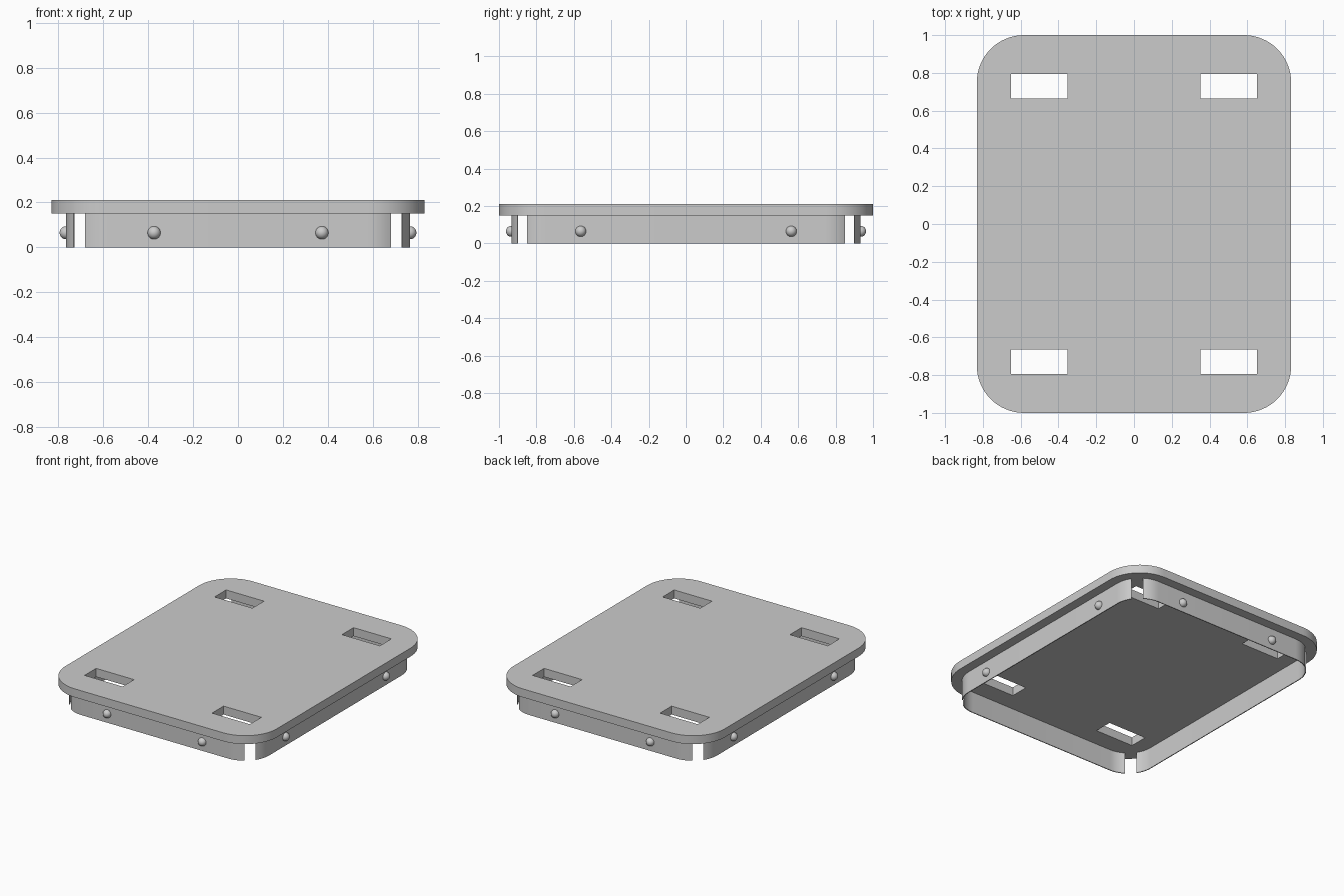
import bpy, bmesh, math
from mathutils import Matrix, Vector

if "Cube" in bpy.data.objects:
    bpy.data.objects.remove(bpy.data.objects["Cube"])

HX, HY = 0.832, 1.0        # plate half sizes
WX, WY = 0.766, 0.934      # skirt half sizes
R_PLATE, R_WALL, THICK = 0.25, 0.19, 0.006
Z_WALL, Z_TOP = 0.15, 0.21


def finish(obj):
    bpy.ops.object.select_all(action='DESELECT')
    obj.select_set(True)
    bpy.context.view_layer.objects.active = obj
    bpy.ops.object.shade_smooth_by_angle(angle=math.radians(30))


def prism(name, loops, z0, z1):
    """Extrude flat outlines (later loops are holes) from z0 to z1."""
    cu = bpy.data.curves.new(name + "_outline", 'CURVE')
    cu.dimensions = '2D'
    cu.fill_mode = 'BOTH'
    cu.extrude = (z1 - z0) / 2
    for pts in loops:
        s = cu.splines.new('POLY')
        s.points.add(len(pts) - 1)
        for p, (x, y) in zip(s.points, pts):
            p.co = (x, y, 0, 1)
        s.use_cyclic_u = True
    tmp = bpy.data.objects.new(name + "_outline", cu)
    bpy.context.collection.objects.link(tmp)
    dg = bpy.context.evaluated_depsgraph_get()
    me = bpy.data.meshes.new_from_object(tmp.evaluated_get(dg))
    bpy.data.objects.remove(tmp)
    bm = bmesh.new()
    bm.from_mesh(me)
    bmesh.ops.remove_doubles(bm, verts=bm.verts, dist=1e-5)
    bmesh.ops.translate(bm, verts=bm.verts, vec=(0, 0, (z0 + z1) / 2))
    bmesh.ops.recalc_face_normals(bm, faces=bm.faces)
    bm.to_mesh(me)
    bm.free()
    obj = bpy.data.objects.new(name, me)
    bpy.context.collection.objects.link(obj)
    finish(obj)


def arc(cx, cy, r, a0, a1, n):
    return [(cx + r * math.cos(math.radians(a0 + (a1 - a0) * i / n)),
             cy + r * math.sin(math.radians(a0 + (a1 - a0) * i / n)))
            for i in range(n + 1)]


# Top plate: rounded rectangle with four slots
outline = []
for k, (sx, sy) in enumerate([(1, 1), (-1, 1), (-1, -1), (1, -1)]):
    outline += arc(sx * (HX - R_PLATE), sy * (HY - R_PLATE), R_PLATE,
                   90 * k, 90 * k + 90, 16)
slots = [[(sx * x, sy * y) for x, y in
          [(0.352, 0.665), (0.65, 0.665), (0.65, 0.795), (0.352, 0.795)]]
         for sx in (-1, 1) for sy in (-1, 1)]
prism("top_plate", [outline] + slots, Z_WALL, Z_TOP)


# Skirt walls: thin strips curling in at the ends, open at the corners
def wall_outline(half_len, dist):
    def edge(r):
        cx, cy = half_len - R_WALL, dist - R_WALL
        return (arc(cx, cy, r, 56.25, 90, 6) + arc(-cx, cy, r, 90, 123.75, 6))
    return edge(R_WALL) + edge(R_WALL - THICK)[::-1]


# Domed rivets: outward half spheres
def rivet(name, pos, out):
    bm = bmesh.new()
    bmesh.ops.create_uvsphere(bm, u_segments=24, v_segments=16, radius=0.029)
    bmesh.ops.delete(bm, geom=[v for v in bm.verts if v.co.z < -1e-4],
                     context='VERTS')
    rot = Vector(out).to_track_quat('Z', 'Y').to_matrix().to_4x4()
    bmesh.ops.transform(bm, verts=bm.verts, matrix=Matrix.Translation(pos) @ rot)
    me = bpy.data.meshes.new(name)
    bm.to_mesh(me)
    bm.free()
    obj = bpy.data.objects.new(name, me)
    bpy.context.collection.objects.link(obj)
    finish(obj)


for label, s in (("back", 1), ("front", -1)):
    prism(label + "_wall", [[(x, s * y) for x, y in wall_outline(WX, WY)]], 0, Z_WALL)
    for t in (-1, 1):
        rivet(label + "_rivet", (t * 0.374, s * WY, 0.065), (0, s, 0))
for label, s in (("right", 1), ("left", -1)):
    prism(label + "_wall", [[(s * y, x) for x, y in wall_outline(WY, WX)]], 0, Z_WALL)
    for t in (-1, 1):
        rivet(label + "_rivet", (s * WX, t * 0.563, 0.065), (s, 0, 0))
